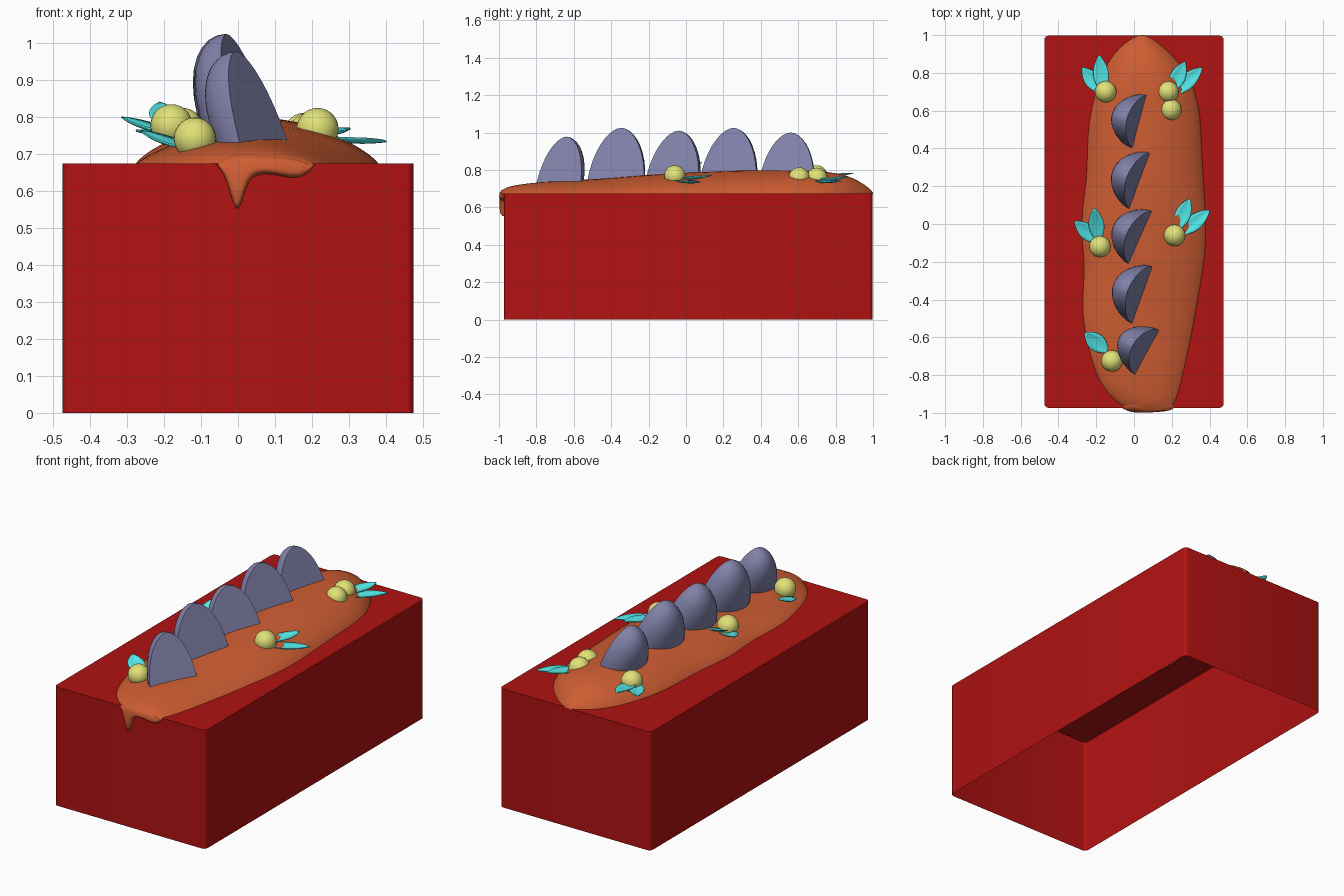
import bpy, bmesh
from math import sin, cos, pi, radians
from mathutils import Vector, Matrix

if "Cube" in bpy.data.objects:
    bpy.data.objects.remove(bpy.data.objects["Cube"])


def material(name, rgb):
    m = bpy.data.materials.new(name)
    m.diffuse_color = (*rgb, 1)
    m.use_nodes = True
    m.node_tree.nodes["Principled BSDF"].inputs["Base Color"].default_value = m.diffuse_color
    return m


RED = material("red", (0.44, 0.006, 0.006))
ORANGE = material("orange", (0.62, 0.11, 0.032))
PURPLE = material("purple", (0.22, 0.22, 0.40))
YELLOW = material("yellow", (0.76, 0.76, 0.19))
CYAN = material("cyan", (0.09, 0.83, 0.83))


def finish(name, bm, mat, smooth_angle=None, subsurf=0):
    bmesh.ops.remove_doubles(bm, verts=bm.verts, dist=1e-5)
    bmesh.ops.recalc_face_normals(bm, faces=bm.faces)
    me = bpy.data.meshes.new(name)
    bm.to_mesh(me)
    bm.free()
    me.materials.append(mat)
    ob = bpy.data.objects.new(name, me)
    bpy.context.collection.objects.link(ob)
    if subsurf:
        mod = ob.modifiers.new("smooth", 'SUBSURF')
        mod.levels = mod.render_levels = subsurf
    if smooth_angle:
        bpy.ops.object.select_all(action='DESELECT')
        ob.select_set(True)
        bpy.context.view_layer.objects.active = ob
        bpy.ops.object.shade_smooth_by_angle(angle=radians(smooth_angle))
    return ob


def grid(rows):
    """Surface through rows of points; returns bmesh and its vertex rows."""
    bm = bmesh.new()
    vs = [[bm.verts.new(p) for p in r] for r in rows]
    for a, b in zip(vs, vs[1:]):
        for i in range(len(a) - 1):
            bm.faces.new((a[i], a[i + 1], b[i + 1], b[i]))
    return bm, vs


# Cake body: box with open underside and rounded upright corners
bm = bmesh.new()
bmesh.ops.create_cube(bm, size=1)
for v in bm.verts:
    v.co = (v.co.x * 0.95, v.co.y * 1.97 + 0.012, (v.co.z + 0.5) * 0.675)
bmesh.ops.delete(bm, geom=[f for f in bm.faces if f.normal.z < -0.5], context='FACES_ONLY')
upright = [e for e in bm.edges if abs(e.verts[0].co.z - e.verts[1].co.z) > 0.5]
bmesh.ops.bevel(bm, geom=upright, offset=0.022, segments=4, profile=0.5, affect='EDGES')
finish("cake_body", bm, RED, 40)

# Glaze pool: stations of (y, left, right, crest height)
stations = [
    (-0.988, -0.02, 0.19, 0.690), (-0.96, -0.07, 0.21, 0.708), (-0.92, -0.12, 0.23, 0.717),
    (-0.85, -0.18, 0.25, 0.729), (-0.72, -0.23, 0.28, 0.740), (-0.55, -0.27, 0.315, 0.748),
    (-0.40, -0.28, 0.34, 0.757), (-0.24, -0.26, 0.37, 0.773), (-0.08, -0.28, 0.385, 0.782),
    (0.06, -0.28, 0.38, 0.790), (0.24, -0.25, 0.37, 0.797), (0.40, -0.25, 0.36, 0.800),
    (0.56, -0.24, 0.355, 0.798), (0.70, -0.205, 0.33, 0.795), (0.82, -0.16, 0.27, 0.785),
    (0.90, -0.11, 0.20, 0.757), (0.96, -0.05, 0.13, 0.718), (0.99, 0.0, 0.085, 0.693),
    (1.0, 0.03, 0.055, 0.676)]
rows = []
for y, l, r, top in stations:
    row = []
    for k in range(15):
        t = sin((k / 14 - 0.5) * pi)
        z = 0.671 + (top - 0.671) * (1 - t * t) ** 0.75
        row.append(((l + r) / 2 + t * (r - l) / 2, y, z))
    rows.append(row)
bm, _ = grid(rows)
finish("glaze", bm, ORANGE, 80, 1)

# Glaze drip running over the front edge: (x, lowest z)
drip = [(-0.06, 0.672), (-0.035, 0.645), (-0.02, 0.59), (-0.003, 0.538), (0.012, 0.575),
        (0.03, 0.64), (0.07, 0.648), (0.11, 0.643), (0.15, 0.633), (0.185, 0.642), (0.21, 0.672)]
rows = []
for i, (x, zb) in enumerate(drip):
    e = max(0, sin(pi * i / (len(drip) - 1))) ** 0.5
    front = -0.977 - 0.024 * e
    rows.append([(x, -0.91, 0.672 + 0.036 * e), (x, -0.96, 0.672 + 0.033 * e),
                 (x, front + 0.008, 0.672 + 0.019 * e), (x, front, (0.675 + zb) / 2),
                 (x, front + 0.006 * e, zb + 0.004), (x, -0.972, zb)])
bm, _ = grid(rows)
finish("glaze_drip", bm, ORANGE, 80, 2)


# Fruit slices: leaning half eggs, flat side facing right
def slice_half(name, x, y, half, top, turn):
    z0 = 0.705
    rows = []
    for k in range(11):
        v = sin(k / 10 * pi / 2)
        w = max(0, 1 - v * v) ** 0.55
        depth = 0.125 * w * (1 + 0.4 * v)
        rows.append([(-0.095 * v - depth * sin(a), half * w * cos(a), z0 + (top - z0) * v)
                     for a in (j * pi / 16 for j in range(17))])
    bm, vs = grid(rows)
    for a, b in zip(vs, vs[1:]):
        bm.faces.new((a[0], b[0], b[-1], a[-1]))
    bm.faces.new(vs[0])
    bm.transform(Matrix.Translation((x, y, 0)) @ Matrix.Rotation(-radians(turn), 4, 'Z'))
    finish(name, bm, PURPLE, 45)


for i, s in enumerate([(0.078, -0.685, 0.135, 0.978, 29), (0.058, -0.38, 0.163, 1.025, 21),
                       (0.053, -0.08, 0.157, 1.010, 25), (0.053, 0.22, 0.163, 1.025, 21),
                       (0.055, 0.535, 0.152, 1.000, 15)]):
    slice_half(f"fruit_slice_{i + 1}", *s)

# Berries
for i, p in enumerate([(-0.15, 0.70, 0.768), (0.18, 0.70, 0.755), (0.195, 0.605, 0.757),
                       (-0.18, -0.12, 0.778), (0.215, -0.06, 0.768), (-0.117, -0.725, 0.742)]):
    bm = bmesh.new()
    bmesh.ops.create_uvsphere(bm, u_segments=24, v_segments=14, radius=0.057,
                              matrix=Matrix.Translation(p))
    finish(f"berry_{i + 1}", bm, YELLOW, 60)


# Leaves: pointed and lightly cupped, from base to tip
def leaf(name, base, tip, half):
    base, tip = Vector(base), Vector(tip)
    side = (tip - base).cross(Vector((0, 0, 1))).normalized()
    rows = []
    for k in range(11):
        s = k / 10
        w = half * max(0, sin(pi * s)) ** 0.85
        mid = base.lerp(tip, s) + Vector((0, 0, -0.008 * sin(pi * s)))
        rows.append([mid + side * w * u + Vector((0, 0, 0.012 * u * u * w / half))
                     for u in (-1, -0.5, 0, 0.5, 1)])
    bm, _ = grid(rows)
    ob = finish(name, bm, CYAN, 60)
    mod = ob.modifiers.new("thickness", 'SOLIDIFY')
    mod.thickness = 0.004


for i, l in enumerate([
        ((-0.165, 0.69, 0.765), (-0.185, 0.895, 0.785), 0.04),
        ((-0.165, 0.69, 0.760), (-0.275, 0.83, 0.765), 0.04),
        ((0.19, 0.69, 0.745), (0.27, 0.86, 0.765), 0.04),
        ((0.20, 0.68, 0.740), (0.362, 0.83, 0.742), 0.04),
        ((-0.185, -0.10, 0.765), (-0.212, 0.085, 0.842), 0.04),
        ((-0.18, -0.10, 0.755), (-0.315, 0.015, 0.802), 0.04),
        ((0.22, -0.04, 0.755), (0.295, 0.135, 0.772), 0.04),
        ((0.235, -0.06, 0.745), (0.402, 0.075, 0.736), 0.04),
        ((-0.135, -0.68, 0.715), (-0.262, -0.575, 0.765), 0.045)]):
    leaf(f"leaf_{i + 1}", *l)
